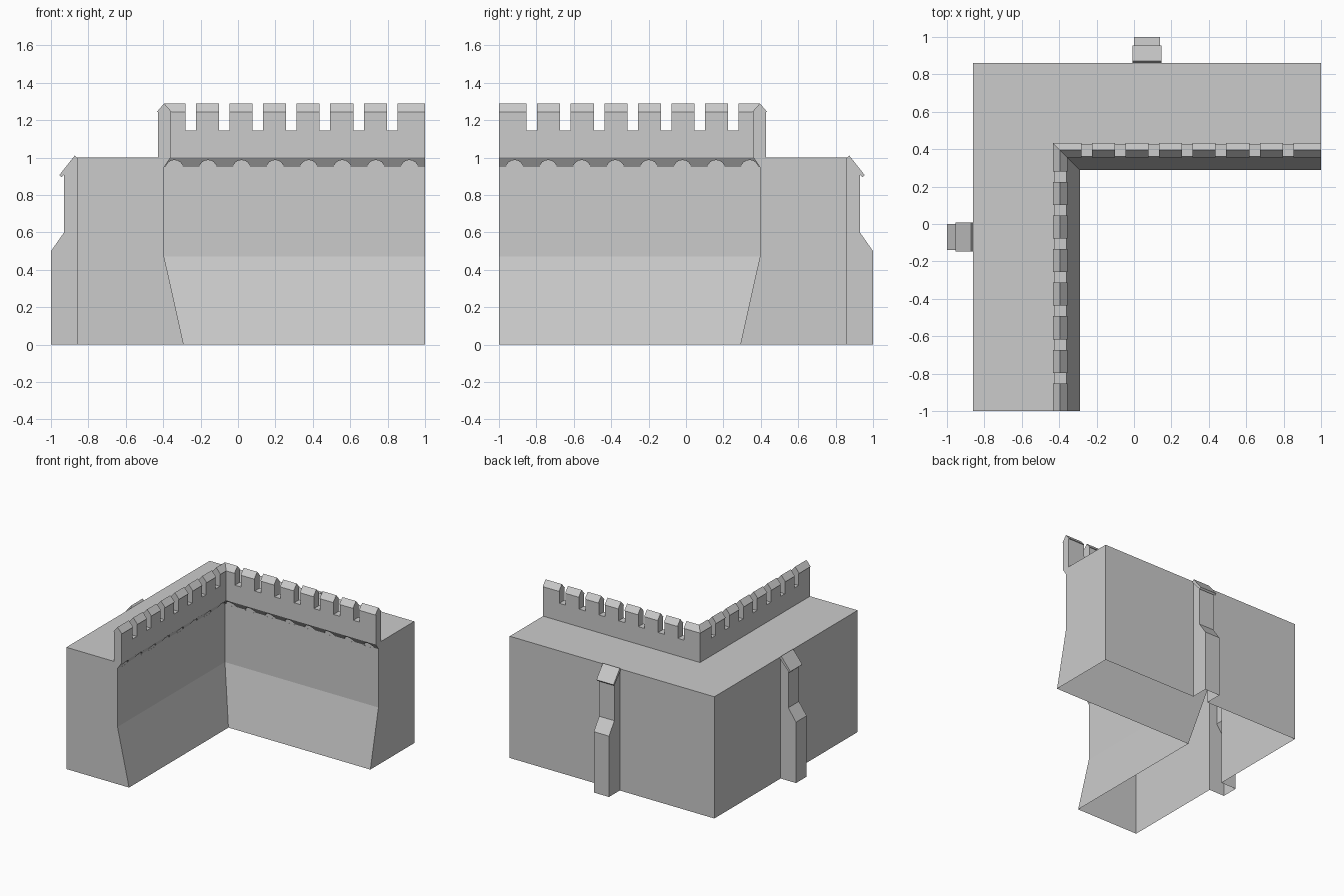
import bpy, bmesh, math
from mathutils import Vector

if "Cube" in bpy.data.objects:
    bpy.data.objects.remove(bpy.data.objects["Cube"])


def finish(name, bm):
    bmesh.ops.recalc_face_normals(bm, faces=bm.faces)
    mesh = bpy.data.meshes.new(name)
    bm.to_mesh(mesh)
    bm.free()
    obj = bpy.data.objects.new(name, mesh)
    bpy.context.collection.objects.link(obj)
    return obj


def loft(bm, rings):
    # closed solid through matching cross-sections
    rows = [[bm.verts.new(p) for p in ring] for ring in rings]
    n = len(rows[0])
    for a, b in zip(rows, rows[1:]):
        for i in range(n):
            j = (i + 1) % n
            bm.faces.new((a[i], a[j], b[j], b[i]))
    bm.faces.new(rows[0])
    bm.faces.new(rows[-1])


def swap(bm):
    # mirror the back arm onto the left arm
    for v in bm.verts:
        v.co = Vector((-v.co.y, -v.co.x, v.co.z))


def slab(bm, profile, x0, x1):
    loft(bm, [[(x, y, z) for y, z in profile] for x in (x0, x1)])


def boolean(target, other, op):
    mod = target.modifiers.new(op, 'BOOLEAN')
    mod.object, mod.operation, mod.solver = other, op, 'EXACT'
    bpy.context.view_layer.objects.active = target
    bpy.ops.object.modifier_apply(modifier=mod.name)
    bpy.data.objects.remove(other)


# Wall with parapet: (y, z) profile swept round a mitred corner
wall_profile = [(0.86, 0), (0.86, 1), (0.427, 1), (0.427, 1.245), (0.433, 1.245),
                (0.395, 1.29), (0.355, 1.245), (0.361, 1.245), (0.361, 1.0),
                (0.395, 0.95), (0.395, 0.47), (0.29, 0)]
bm = bmesh.new()
loft(bm, [[(1, y, z) for y, z in wall_profile],
          [(-y, y, z) for y, z in wall_profile],
          [(-y, -1, z) for y, z in wall_profile]])
wall = finish("corner_wall", bm)

STEP = 0.1795
buttress_profile = [(0.82, 0), (1, 0), (1, 0.5), (0.93, 0.6), (0.93, 0.92),
                    (0.865, 0.995), (0.82, 0.995)]
cap_profile = [(0.86, 0.998), (0.872, 1.012), (0.955, 0.907), (0.943, 0.895), (0.86, 0.99)]

for mirrored in (False, True):
    # Crenel gaps and corbel arches
    cut = bmesh.new()
    for i in range(7):
        x = -0.253 + STEP * i
        slab(cut, [(0.34, 1.145), (0.46, 1.145), (0.46, 1.4), (0.34, 1.4)],
             x - 0.028, x + 0.028)
    for i in range(8):
        x = -0.34 + STEP * i
        ring = [(x + 0.046 * math.cos(math.pi * k / 8),
                 0.945 + 0.042 * math.sin(math.pi * k / 8)) for k in range(9)]
        loft(cut, [[(px, y, pz) for px, pz in ring] for y in (0.34, 0.3955)])
    # Buttress on the outer face
    but = bmesh.new()
    slab(but, buttress_profile, 0.0, 0.138)
    cap = bmesh.new()
    slab(cap, cap_profile, -0.009, 0.146)
    if mirrored:
        for b in (cut, but, cap):
            swap(b)
    boolean(wall, finish("notch_cutter", cut), 'DIFFERENCE')
    boolean(wall, finish("buttress", but), 'UNION')
    finish("buttress_cap_left" if mirrored else "buttress_cap_back", cap)

# Open underside
bm = bmesh.new()
bm.from_mesh(wall.data)
under = [f for f in bm.faces if all(abs(v.co.z) < 1e-4 for v in f.verts)]
bmesh.ops.delete(bm, geom=under, context='FACES')
bm.to_mesh(wall.data)
bm.free()
